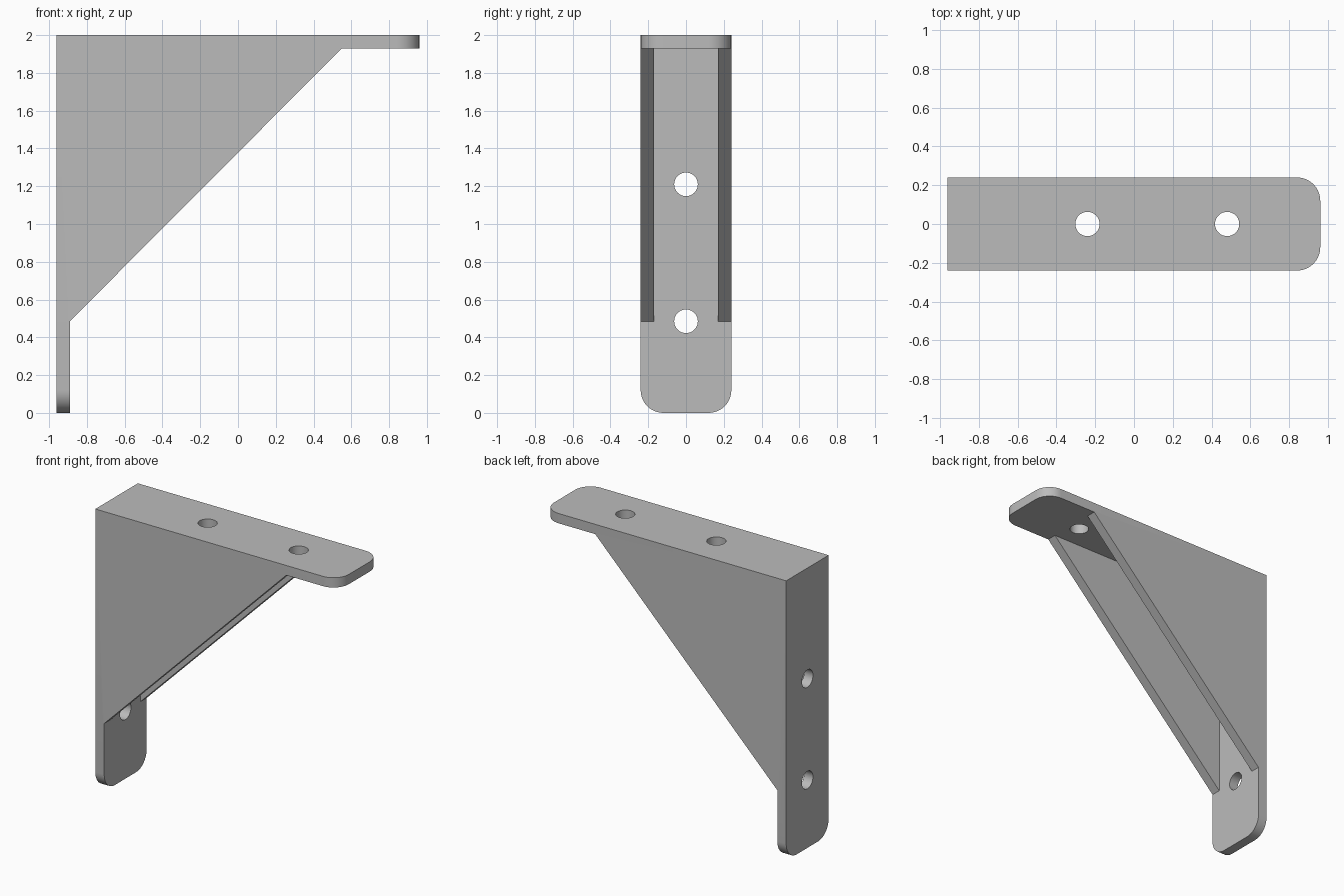
import bpy, bmesh
from mathutils import Vector

cube = bpy.data.objects.get("Cube")
if cube:
    bpy.data.objects.remove(cube, do_unlink=True)

HALF_W = 0.24      # half width of the bracket
THICK = 0.07       # wall thickness
LEFT, RIGHT, TOP = -0.96, 0.96, 2.0
INNER_X, INNER_Z = LEFT + THICK, TOP - THICK
CORNER = 0.12      # rounded plate ends
HOLE = 0.0625

grey = bpy.data.materials.new("grey metal")
grey.use_nodes = True
colour = (0.5, 0.5, 0.5, 1)
grey.diffuse_color = colour
grey.node_tree.nodes["Principled BSDF"].inputs["Base Color"].default_value = colour


def make_object(name, bm):
    bmesh.ops.recalc_face_normals(bm, faces=bm.faces)
    mesh = bpy.data.meshes.new(name)
    bm.to_mesh(mesh)
    bm.free()
    mesh.materials.append(grey)
    obj = bpy.data.objects.new(name, mesh)
    bpy.context.collection.objects.link(obj)
    return obj


def side_prism(profile, half):
    """Extrude an x-z profile across the width."""
    bm = bmesh.new()
    face = bm.faces.new([bm.verts.new((x, -half, z)) for x, z in profile])
    new = bmesh.ops.extrude_face_region(bm, geom=[face])["geom"]
    verts = [v for v in new if isinstance(v, bmesh.types.BMVert)]
    bmesh.ops.translate(bm, verts=verts, vec=(0, 2 * half, 0))
    return bm


def cut(target, cutter):
    cutter.hide_render = True
    mod = target.modifiers.new("cut", 'BOOLEAN')
    mod.operation = 'DIFFERENCE'
    mod.solver = 'EXACT'
    mod.object = cutter
    bpy.context.view_layer.objects.active = target
    bpy.ops.object.modifier_apply(modifier=mod.name)
    bpy.data.objects.remove(cutter, do_unlink=True)


def hole(target, location, axis):
    bm = bmesh.new()
    bmesh.ops.create_cone(bm, cap_ends=True, segments=40, radius1=HOLE,
                          radius2=HOLE, depth=THICK * 3)
    turn = Vector((0, 0, 1)).rotation_difference(Vector(axis)).to_matrix()
    bmesh.ops.rotate(bm, verts=bm.verts, matrix=turn)
    bmesh.ops.translate(bm, verts=bm.verts, vec=location)
    cut(target, make_object("hole_cutter", bm))


# Outer body: two plates with the triangular brace between them
bm = side_prism([(LEFT, 0), (LEFT, TOP), (RIGHT, TOP), (RIGHT, INNER_Z),
                 (0.55, INNER_Z), (INNER_X, 0.485), (INNER_X, 0)], HALF_W)

# Round the free ends of both plates
ends = []
for e in bm.edges:
    a, b = (v.co for v in e.verts)
    if abs(a.y - b.y) < 1e-4:
        if min(a.x, b.x) > RIGHT - 1e-4 or max(a.z, b.z) < 1e-4:
            ends.append(e)
bmesh.ops.bevel(bm, geom=ends, offset=CORNER, segments=10, profile=0.5,
                affect='EDGES')
bracket = make_object("shelf_bracket", bm)

# Hollow out the brace, leaving a web on each side
reach = 0.1
cut(bracket, make_object("channel_cutter", side_prism(
    [(INNER_X, INNER_Z), (0.55 + reach, INNER_Z), (INNER_X, 0.485 - reach)],
    HALF_W - THICK)))

# Screw holes through the top and back plates
for x in (-0.24, 0.48):
    hole(bracket, (x, 0, TOP - THICK / 2), (0, 0, 1))
for z in (0.485, 1.21):
    hole(bracket, (LEFT + THICK / 2, 0, z), (1, 0, 0))

bpy.ops.object.select_all(action='DESELECT')
bracket.select_set(True)
bpy.context.view_layer.objects.active = bracket
bpy.ops.object.shade_smooth_by_angle(angle=0.52)
